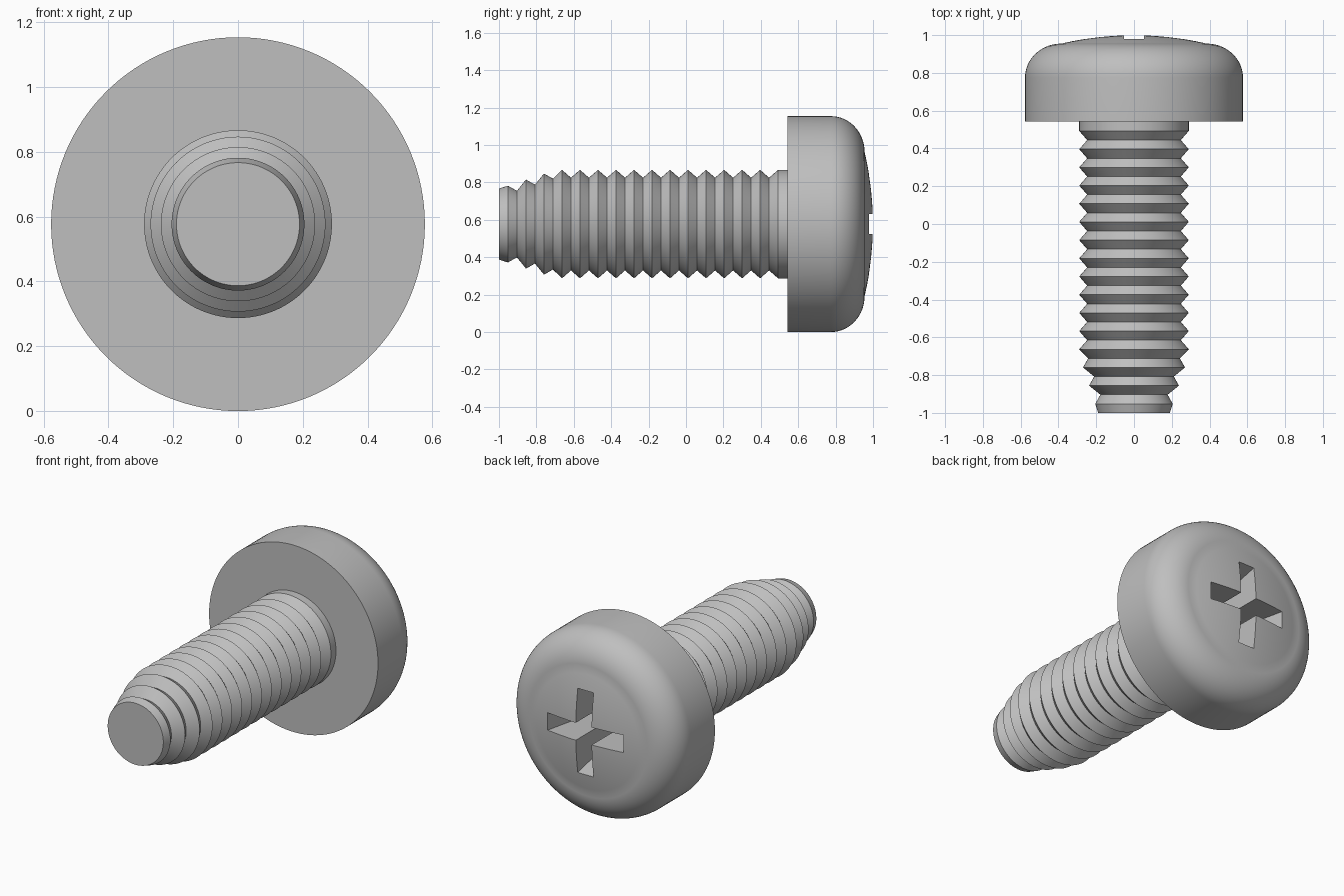
import bpy
import bmesh
from math import sin, cos, pi, radians

if "Cube" in bpy.data.objects:
    bpy.data.objects.remove(bpy.data.objects["Cube"], do_unlink=True)

HEAD_R = 0.577          # head radius, also the height of the screw axis
SEAT_Y = 0.542          # underside of the head
SEGMENTS = 128

steel = bpy.data.materials.new("grey steel")
steel.use_nodes = True
GREY = (0.52, 0.52, 0.52, 1.0)
steel.diffuse_color = GREY
steel.node_tree.nodes["Principled BSDF"].inputs["Base Color"].default_value = GREY


def finish(name, bm):
    bmesh.ops.recalc_face_normals(bm, faces=bm.faces[:])
    mesh = bpy.data.meshes.new(name)
    bm.to_mesh(mesh)
    bm.free()
    mesh.materials.append(steel)
    obj = bpy.data.objects.new(name, mesh)
    bpy.context.collection.objects.link(obj)
    return obj


def activate(obj):
    bpy.ops.object.select_all(action='DESELECT')
    obj.select_set(True)
    bpy.context.view_layer.objects.active = obj


def smooth(obj, angle):
    activate(obj)
    bpy.ops.object.shade_smooth_by_angle(angle=radians(angle))


def lathe(name, profile):
    """Turn (radius, y) points around the screw axis and cap both ends."""
    bm = bmesh.new()
    rings = []
    for r, y in profile:
        rings.append([bm.verts.new((r * cos(2 * pi * i / SEGMENTS), y,
                                    HEAD_R + r * sin(2 * pi * i / SEGMENTS)))
                      for i in range(SEGMENTS)])
    for a, b in zip(rings, rings[1:]):
        for i in range(SEGMENTS):
            j = (i + 1) % SEGMENTS
            bm.faces.new((a[i], a[j], b[j], b[i]))
    bm.faces.new(rings[0])
    bm.faces.new(rings[-1])
    return finish(name, bm)


# Threaded shaft: tapered tip, then even ridges up to a plain collar
PITCH = 0.0963
profile = [(0.19, -1.0)]
crests = [0.205, 0.238, 0.27] + [0.29] * 12
roots = [0.178, 0.211, 0.243] + [0.248] * 12
for k, (crest, root) in enumerate(zip(crests, roots)):
    y = -0.952 + k * PITCH
    profile += [(crest, y), (root, y + PITCH / 2)]
profile += [(0.29, -0.952 + 15 * PITCH), (0.29, SEAT_Y + 0.003)]
shaft = lathe("threaded_shaft", profile)
smooth(shaft, 25)

# Pan head: straight side, rounded shoulder, shallow dome
DOME_R, SHOULDER_Y, RIM_Y = 0.385, 0.775, 0.955
profile = [(HEAD_R, SEAT_Y)]
for i in range(17):
    t = i / 16 * pi / 2
    profile.append((DOME_R + (HEAD_R - DOME_R) * cos(t),
                    SHOULDER_Y + (RIM_Y - SHOULDER_Y) * sin(t)))
for i in range(1, 12):
    f = 1 - i / 12
    profile.append((DOME_R * f, 1 - (1 - RIM_Y) * f * f))
profile.append((0.01, 1.0))
head = lathe("pan_head", profile)

# Cross-shaped drive recess, its arm ends tapering inwards with depth
HALF = 0.054


def cross_ring(bm, length, y):
    ring = []
    for k in range(4):
        c, s = cos(k * pi / 2), sin(k * pi / 2)
        for u, v in ((length, -HALF), (length, HALF), (HALF, HALF)):
            ring.append(bm.verts.new((u * c - v * s, y, HEAD_R + u * s + v * c)))
    return ring


bm = bmesh.new()
outer = cross_ring(bm, 0.276, 1.05)
inner = cross_ring(bm, 0.18, 0.63)
for i in range(12):
    j = (i + 1) % 12
    bm.faces.new((outer[i], outer[j], inner[j], inner[i]))
bm.faces.new(outer)
bm.faces.new(inner)
cutter = finish("recess_cutter", bm)
cutter.hide_render = True

cut = head.modifiers.new("drive_recess", 'BOOLEAN')
cut.operation = 'DIFFERENCE'
cut.solver = 'EXACT'
cut.object = cutter
activate(head)
bpy.ops.object.modifier_apply(modifier=cut.name)
bpy.data.objects.remove(cutter, do_unlink=True)
smooth(head, 30)
